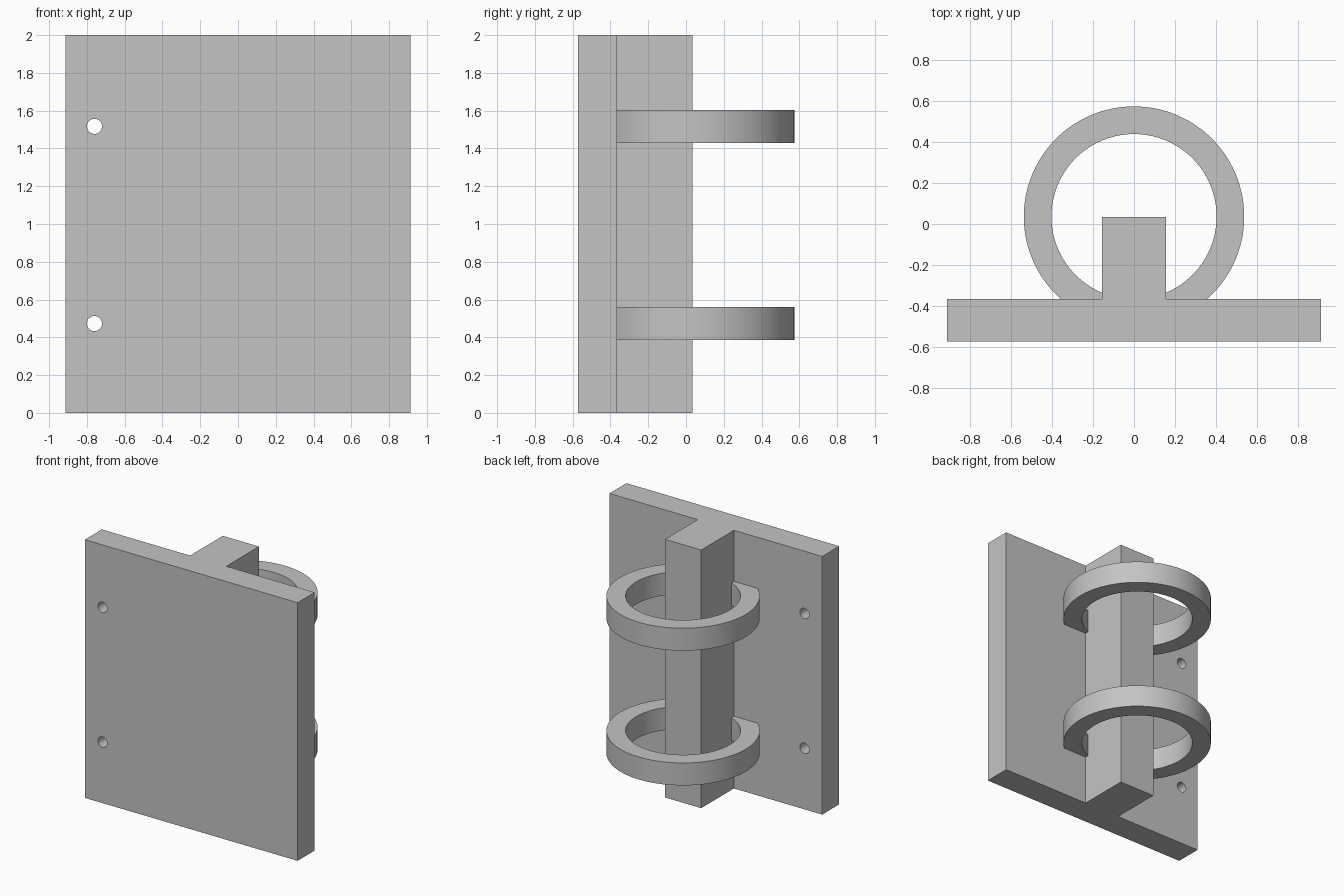
import bpy
import bmesh
from math import asin, acos, cos, sin, pi, radians

cube = bpy.data.objects.get("Cube")
if cube:
    bpy.data.objects.remove(cube, do_unlink=True)

HALF_W, FRONT, BACK = 0.912, -0.573, -0.365   # plate
BAR_W, BAR_BACK = 0.155, 0.035                # bar behind the plate
R_OUT, R_IN, RING_Y = 0.538, 0.403, 0.036     # rings
HEIGHT = 2.0

# Single plain grey finish
grey = bpy.data.materials.new("plain_grey")
grey.use_nodes = True
colour = (0.55, 0.55, 0.55, 1)
grey.diffuse_color = colour
grey.node_tree.nodes["Principled BSDF"].inputs["Base Color"].default_value = colour


def extrude_profile(name, outline, z0, z1):
    """Solid made by raising a closed xy outline from z0 to z1."""
    bm = bmesh.new()
    base = bm.faces.new([bm.verts.new((x, y, z0)) for x, y in outline])
    raised = bmesh.ops.extrude_face_region(bm, geom=[base], use_keep_orig=True)
    top = [v for v in raised["geom"] if isinstance(v, bmesh.types.BMVert)]
    bmesh.ops.translate(bm, verts=top, vec=(0, 0, z1 - z0))
    bmesh.ops.recalc_face_normals(bm, faces=bm.faces)
    mesh = bpy.data.meshes.new(name)
    bm.to_mesh(mesh)
    bm.free()
    mesh.materials.append(grey)
    obj = bpy.data.objects.new(name, mesh)
    bpy.context.collection.objects.link(obj)
    return obj


def smooth(obj):
    bpy.ops.object.select_all(action="DESELECT")
    obj.select_set(True)
    bpy.context.view_layer.objects.active = obj
    bpy.ops.object.shade_smooth_by_angle(angle=radians(30))


def arc(radius, start, end, steps):
    angles = [start + (end - start) * i / steps for i in range(steps + 1)]
    return [(radius * cos(a), RING_Y + radius * sin(a)) for a in angles]


# Plate and bar share one T-shaped section
half = [(HALF_W, FRONT), (HALF_W, BACK), (BAR_W, BACK), (BAR_W, BAR_BACK)]
body = extrude_profile("plate_and_bar", half + [(-x, y) for x, y in reversed(half)], 0, HEIGHT)

# Two screw holes on the right edge of the plate
for label, z in (("lower", 0.473), ("upper", 1.517)):
    bpy.ops.mesh.primitive_cylinder_add(vertices=40, radius=0.04, depth=0.5,
                                        location=(-0.76, (FRONT + BACK) / 2, z),
                                        rotation=(pi / 2, 0, 0))
    cutter = bpy.context.object
    cutter.name = label + "_hole_cutter"
    cutter.data.materials.append(grey)
    cutter.hide_render = True
    cutter.hide_set(True)
    cut = body.modifiers.new(label + "_hole", "BOOLEAN")
    cut.operation = "DIFFERENCE"
    cut.solver = "EXACT"
    cut.object = cutter

# Apply the cuts, then drop the cutters
bpy.context.view_layer.update()
cut_mesh = bpy.data.meshes.new_from_object(
    body.evaluated_get(bpy.context.evaluated_depsgraph_get()))
cutters = [m.object for m in body.modifiers]
body.modifiers.clear()
body.data = cut_mesh
for cutter in cutters:
    bpy.data.objects.remove(cutter, do_unlink=True)
smooth(body)

# Open rings, trimmed flat where they meet the plate and the bar
a_out = asin((BACK - RING_Y) / R_OUT)
a_in = -acos(BAR_W / R_IN)
ring = (arc(R_OUT, a_out, pi - a_out, 96)
        + [(-BAR_W, BACK)]
        + arc(R_IN, pi - a_in, a_in, 96)
        + [(BAR_W, BACK)])
for label, z in (("lower", 0.473), ("upper", 1.517)):
    smooth(extrude_profile(label + "_ring", ring, z - 0.087, z + 0.087))
